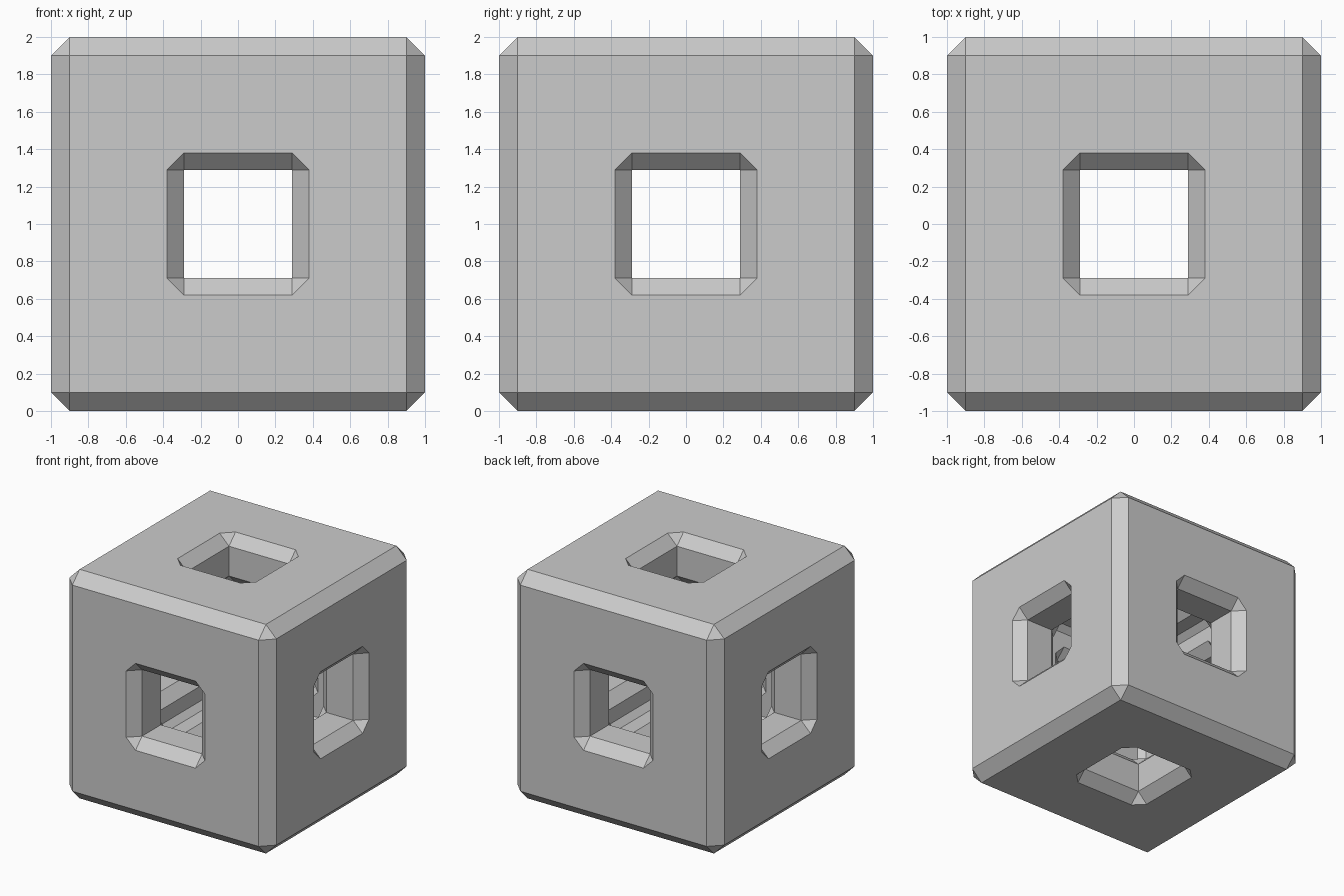
import bpy
import bmesh
from itertools import product
from mathutils import Vector

default_cube = bpy.data.objects.get("Cube")
if default_cube:
    bpy.data.objects.remove(default_cube, do_unlink=True)

# Main sizes
OUTER, OUTER_CHAMFER = 1.0, 0.10
INNER, INNER_CHAMFER = 0.56, 0.05
HOLE, HOLE_RIM = 0.29, 0.38
RIM_DEPTH = 0.09

# One grey material
grey = bpy.data.materials.new("light_grey")
grey.use_nodes = True
colour = (0.6, 0.6, 0.6, 1.0)
grey.diffuse_color = colour
grey.node_tree.nodes["Principled BSDF"].inputs["Base Color"].default_value = colour

bm = bmesh.new()
shared = {}


def vert(co):
    key = tuple(round(c, 4) for c in co)
    if key not in shared:
        shared[key] = bm.verts.new(key)
    return shared[key]


def face(points):
    corners = list(dict.fromkeys(vert(p) for p in points))
    if len(corners) > 2:
        bm.faces.new(corners)


def place(axis, along, u, v):
    """Put a point on the given axis, with u and v on the other two."""
    p = Vector((0, 0, 0))
    p[axis], p[(axis + 1) % 3], p[(axis + 2) % 3] = along, u, v
    return p


def ring(axis, height, a, b):
    """Eight-point loop; it becomes a square when a equals b."""
    pts = [(a, -b), (a, b), (b, a), (-b, a), (-a, b), (-a, -b), (-b, -a), (b, -a)]
    return [place(axis, height, u, v) for u, v in pts]


# Six walls, each with a chamfered square tunnel into the hollow middle
flat_out, flat_in = OUTER - OUTER_CHAMFER, INNER - INNER_CHAMFER
profile = [
    (OUTER, flat_out, flat_out),
    (OUTER, HOLE_RIM, HOLE),
    (OUTER - RIM_DEPTH, HOLE, HOLE),
    (INNER + RIM_DEPTH, HOLE, HOLE),
    (INNER, HOLE_RIM, HOLE),
    (INNER, flat_in, flat_in),
]
for axis, side in product(range(3), (-1, 1)):
    rings = [ring(axis, side * h, a, b) for h, a, b in profile]
    for r, s in zip(rings, rings[1:]):
        for i in range(8):
            j = (i + 1) % 8
            face([r[i], r[j], s[j], s[i]])

# Chamfered edges and corners of the outer and inner shells
for h, f in ((OUTER, flat_out), (INNER, flat_in)):
    for axis, su, sv in product(range(3), (-1, 1), (-1, 1)):
        face([place(axis, -f, h * su, f * sv), place(axis, f, h * su, f * sv),
              place(axis, f, f * su, h * sv), place(axis, -f, f * su, h * sv)])
    for signs in product((-1, 1), repeat=3):
        face([[s * (h if k == axis else f) for k, s in enumerate(signs)]
              for axis in range(3)])

bmesh.ops.recalc_face_normals(bm, faces=bm.faces)
bmesh.ops.translate(bm, verts=bm.verts, vec=(0, 0, OUTER))

mesh = bpy.data.meshes.new("hollow_cube")
bm.to_mesh(mesh)
bm.free()
mesh.materials.append(grey)
bpy.context.collection.objects.link(bpy.data.objects.new("hollow_cube", mesh))
